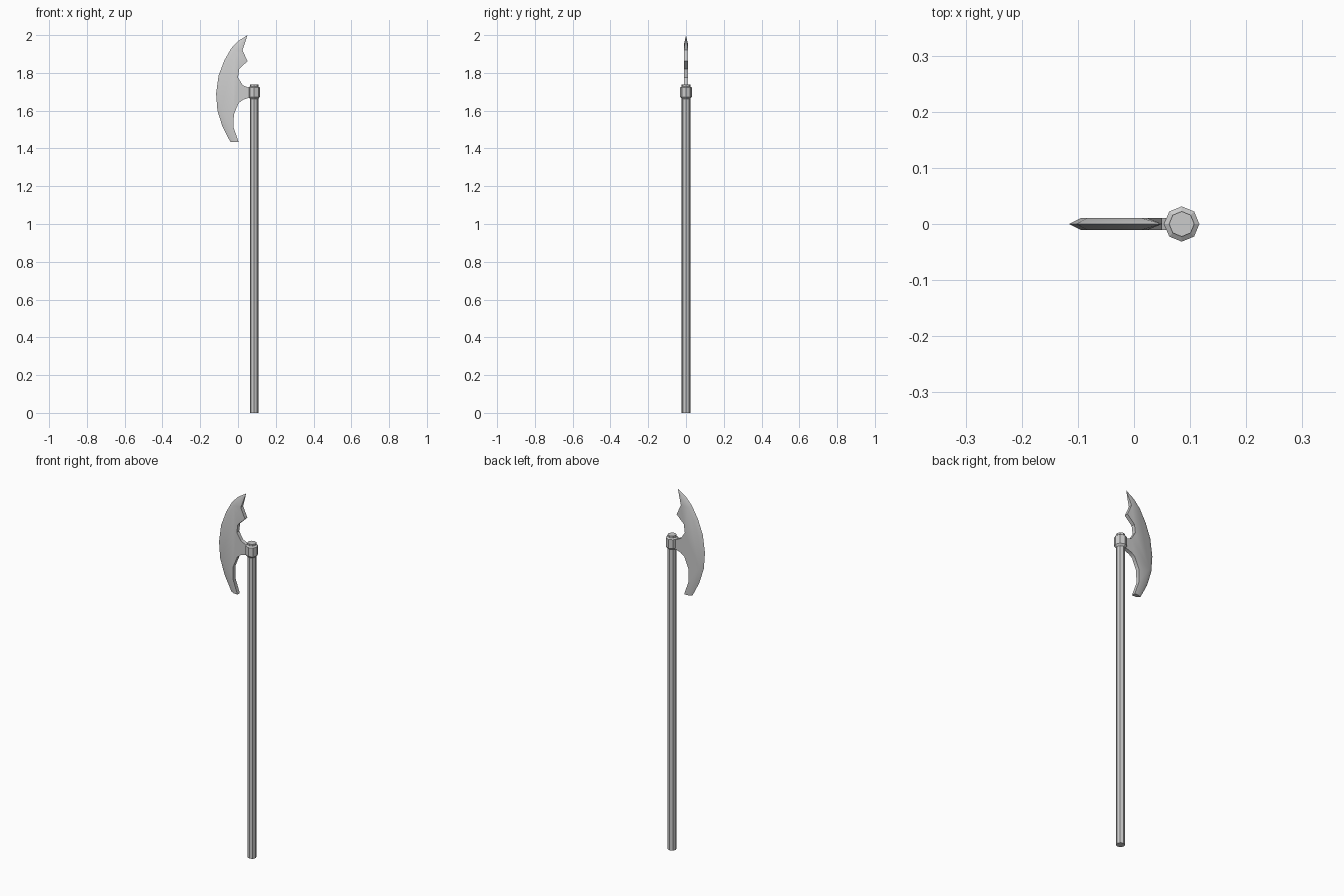
import bpy, bmesh
from math import tau, cos, sin
from mathutils import Vector

if "Cube" in bpy.data.objects:
    bpy.data.objects.remove(bpy.data.objects["Cube"])

SHAFT_X = 0.085
HALF = 0.0105      # half thickness of the blade
BEVEL = 0.021      # width of the ground cutting edge


def make_object(name, bm):
    bmesh.ops.recalc_face_normals(bm, faces=bm.faces)
    mesh = bpy.data.meshes.new(name)
    bm.to_mesh(mesh)
    bm.free()
    ob = bpy.data.objects.new(name, mesh)
    bpy.context.collection.objects.link(ob)
    return ob


def lathe(name, profile, x, sides=8):
    """Closed faceted solid from (radius, z) pairs."""
    bm = bmesh.new()
    rings = [[bm.verts.new((x + r * cos(tau * i / sides), r * sin(tau * i / sides), z))
              for i in range(sides)] for r, z in profile]
    for a, b in zip(rings, rings[1:]):
        for i in range(sides):
            j = (i + 1) % sides
            bm.faces.new((a[i], a[j], b[j], b[i]))
    bm.faces.new(rings[0])
    bm.faces.new(rings[-1])
    return make_object(name, bm)


# Octagonal shaft and collar
lathe("shaft", [(0.0225, 0), (0.0225, 1.68)], SHAFT_X)
lathe("collar", [(0.0225, 1.663), (0.0315, 1.673), (0.0315, 1.722),
                 (0.0225, 1.728), (0.0225, 1.738)], SHAFT_X)

# Blade outline: sharp edge from top tip to bottom, then the thick back going up
edge = [Vector(p) for p in [
    (0.05, 2.0), (0.0, 1.968), (-0.036, 1.93), (-0.073, 1.865), (-0.103, 1.785),
    (-0.116, 1.69), (-0.109, 1.60), (-0.082, 1.515), (-0.04, 1.434)]]
back = [(0.004, 1.433), (-0.024, 1.512), (-0.022, 1.58), (0.003, 1.64), (0.025, 1.657),
        (0.07, 1.672), (0.07, 1.715), (0.025, 1.735), (0.0, 1.775), (0.006, 1.82),
        (0.05, 1.862), (0.024, 1.92)]

# Ridge where the bevel meets the flat cheek
ridge = []
for i in range(1, len(edge) - 1):
    t = (edge[i + 1] - edge[i - 1]).normalized()
    ridge.append(edge[i] + Vector((-t.y, t.x)) * BEVEL)
ridge.append(Vector((-0.02, 1.4335)))

bm = bmesh.new()
edge_v = [bm.verts.new((p.x, 0, p.y)) for p in edge]
backs, ends = [], []
for y in (-HALF, HALF):
    ridge_v = [bm.verts.new((p[0], y, p[1])) for p in ridge]
    back_v = [bm.verts.new((p[0], y, p[1])) for p in back]
    bm.faces.new(ridge_v + back_v)                                # cheek
    bm.faces.new((edge_v[0], edge_v[1], ridge_v[0]))              # tip bevels
    bm.faces.new((edge_v[0], ridge_v[0], back_v[-1]))
    for i in range(len(ridge_v) - 1):                             # edge bevel
        bm.faces.new((edge_v[i + 1], edge_v[i + 2], ridge_v[i + 1], ridge_v[i]))
    backs.append(back_v)
    ends.append(ridge_v[-1])
a, b = backs
for i in range(len(a) - 1):                                       # back rim
    bm.faces.new((a[i], a[i + 1], b[i + 1], b[i]))
bm.faces.new((a[-1], edge_v[0], b[-1]))
bm.faces.new((edge_v[-1], ends[0], a[0], b[0], ends[1]))          # bottom end
blade = make_object("blade", bm)

bpy.ops.object.select_all(action='DESELECT')
blade.select_set(True)
bpy.context.view_layer.objects.active = blade
bpy.ops.object.shade_smooth_by_angle(angle=0.55)
